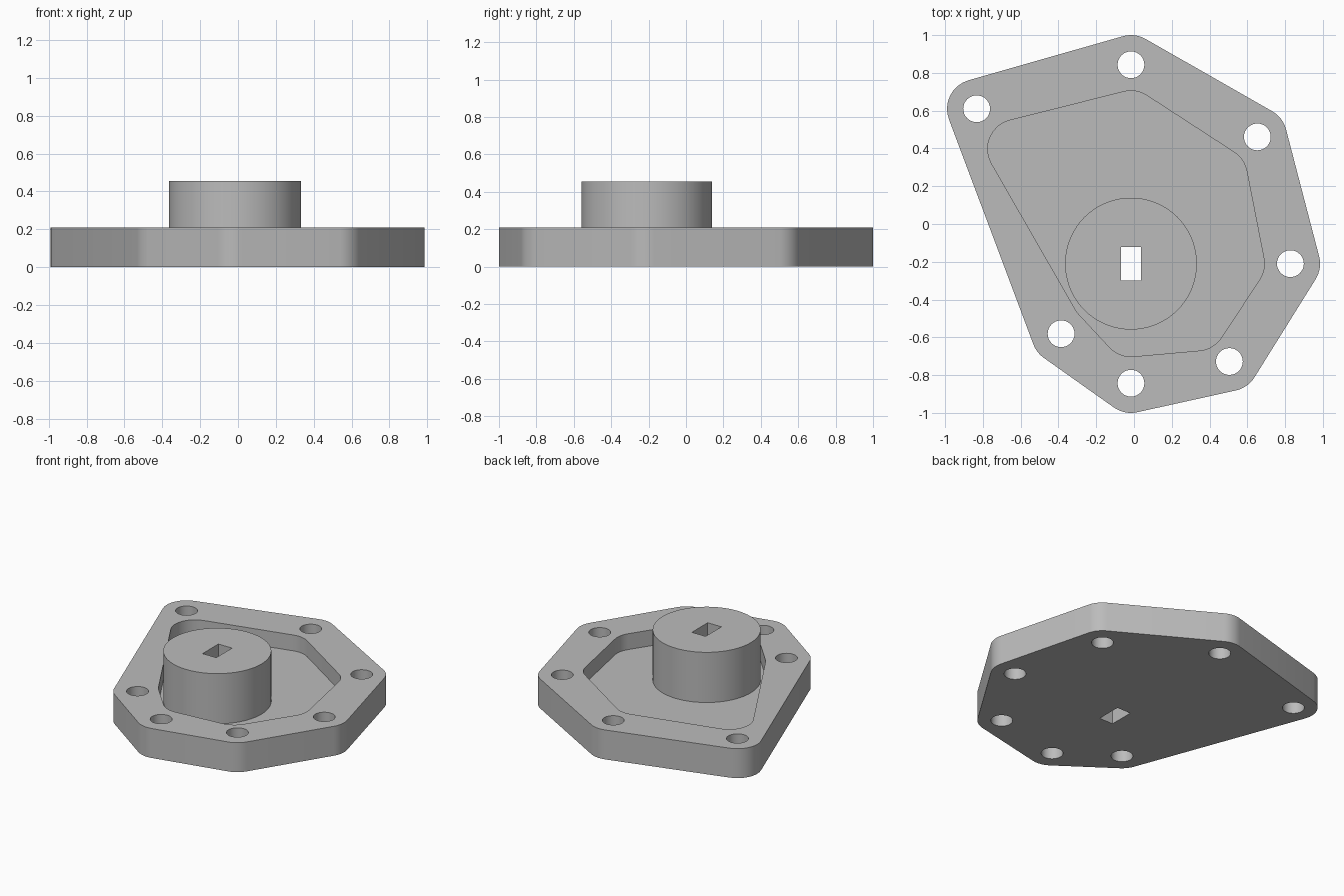
import bpy, bmesh, math

if "Cube" in bpy.data.objects:
    bpy.data.objects.remove(bpy.data.objects["Cube"])

grey = bpy.data.materials.new("plain grey")
grey.diffuse_color = (0.5, 0.5, 0.5, 1)
grey.use_nodes = True
grey.node_tree.nodes["Principled BSDF"].inputs["Base Color"].default_value = grey.diffuse_color

PLATE_TOP, FLOOR, BOSS_TOP = 0.21, 0.097, 0.455
BOSS = (-0.016, -0.21)

# Corner centres, counter-clockwise
bolts = [(-0.016, 0.843), (-0.833, 0.610), (-0.386, -0.581), (-0.016, -0.843),
         (0.505, -0.728), (0.828, -0.210), (0.653, 0.461)]
pocket_corners = [(-0.016, 0.549), (-0.619, 0.398), (-0.175, -0.375), (-0.016, -0.546),
                  (0.333, -0.515), (0.534, -0.210), (0.444, 0.250)]


def circle(c, r, n=32):
    return [(c[0] + r * math.cos(math.tau * i / n), c[1] + r * math.sin(math.tau * i / n))
            for i in range(n)]


def rounded_outline(centres, r, steps=8):
    """Outline wrapped around equal circles placed at the corners."""
    pts = []
    n = len(centres)
    for i, (x, y) in enumerate(centres):
        px, py = centres[i - 1]
        qx, qy = centres[(i + 1) % n]
        a = math.atan2(y - py, x - px) - math.pi / 2
        b = math.atan2(qy - y, qx - x) - math.pi / 2
        turn = (b - a) % math.tau
        for k in range(steps + 1):
            t = a + turn * k / steps
            pts.append((x + r * math.cos(t), y + r * math.sin(t)))
    return pts


def prism(name, pts, z0, z1):
    bm = bmesh.new()
    face = bm.faces.new([bm.verts.new((x, y, z0)) for x, y in pts])
    top = bmesh.ops.extrude_face_region(bm, geom=[face])["geom"]
    verts = [v for v in top if isinstance(v, bmesh.types.BMVert)]
    bmesh.ops.translate(bm, verts=verts, vec=(0, 0, z1 - z0))
    bmesh.ops.recalc_face_normals(bm, faces=bm.faces)
    me = bpy.data.meshes.new(name)
    bm.to_mesh(me)
    bm.free()
    me.materials.append(grey)
    ob = bpy.data.objects.new(name, me)
    bpy.context.collection.objects.link(ob)
    return ob


def combine(target, tool, operation):
    mod = target.modifiers.new("combine", 'BOOLEAN')
    mod.operation, mod.object, mod.solver = operation, tool, 'EXACT'
    bpy.context.view_layer.objects.active = target
    bpy.ops.object.modifier_apply(modifier=mod.name)
    bpy.data.objects.remove(tool)


# Flange plate with recessed pocket
plate = prism("cover_plate", rounded_outline(bolts, 0.157), 0, PLATE_TOP)
combine(plate, prism("pocket", rounded_outline(pocket_corners, 0.156), FLOOR, 0.5), 'DIFFERENCE')

# Bolt holes
for c in bolts:
    combine(plate, prism("bolt_hole", circle(c, 0.071), -0.1, 0.5), 'DIFFERENCE')

# Round boss rising from the pocket floor
combine(plate, prism("boss", circle(BOSS, 0.349, 72), FLOOR / 2, BOSS_TOP), 'UNION')

# Rectangular slot through boss and plate
sx, sy = 0.054, 0.089
slot = [(BOSS[0] + a * sx, BOSS[1] + b * sy) for a, b in ((-1, -1), (1, -1), (1, 1), (-1, 1))]
combine(plate, prism("slot", slot, -0.1, 0.6), 'DIFFERENCE')

# Smooth curved walls, crisp edges
bpy.ops.object.select_all(action='DESELECT')
plate.select_set(True)
bpy.context.view_layer.objects.active = plate
bpy.ops.object.shade_smooth_by_angle(angle=math.radians(30))
